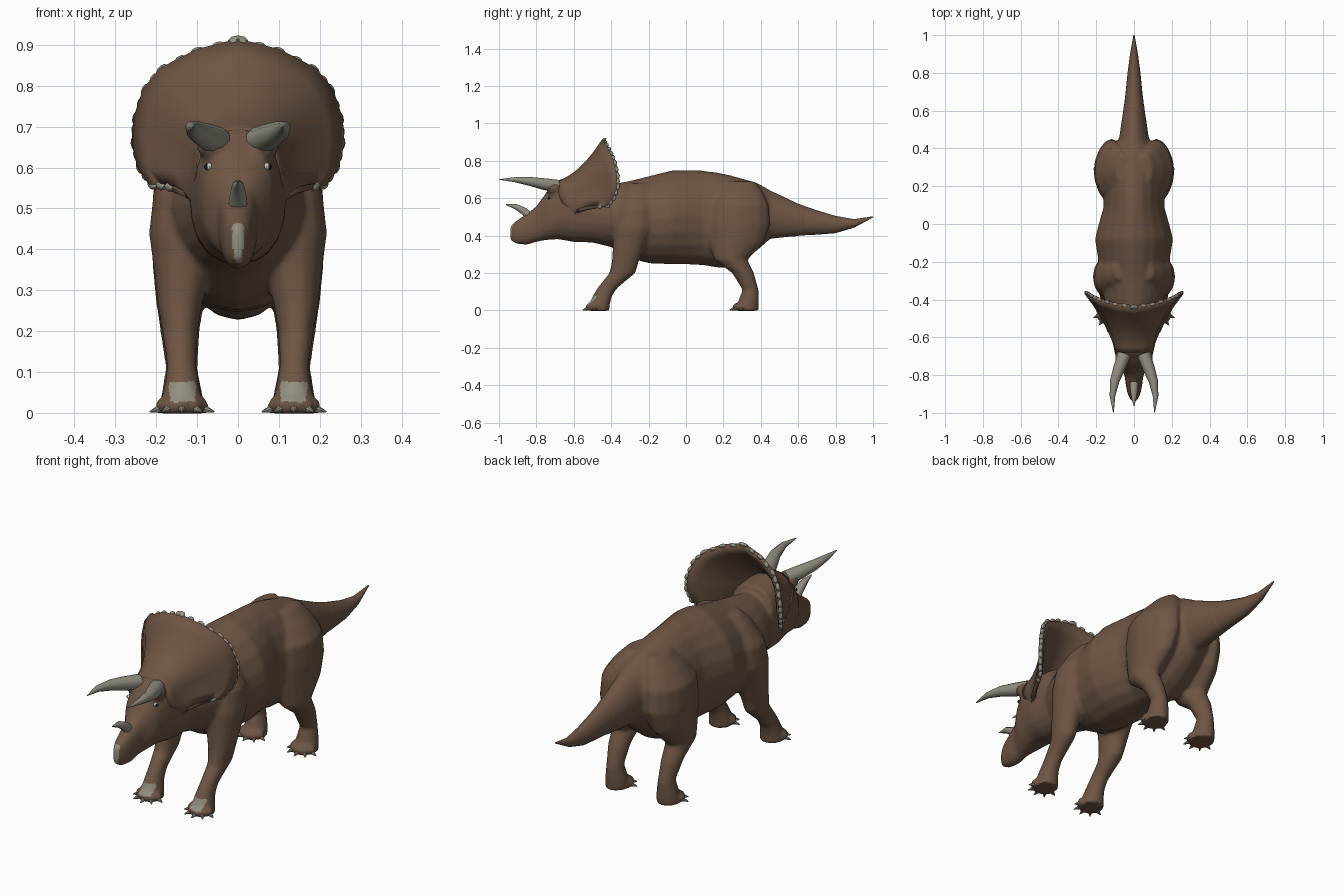
import bpy, bmesh, math
from mathutils import Vector, Matrix

if "Cube" in bpy.data.objects:
    bpy.data.objects.remove(bpy.data.objects["Cube"])


def material(name, rgb):
    m = bpy.data.materials.new(name)
    m.diffuse_color = (*rgb, 1)
    m.use_nodes = True
    m.node_tree.nodes["Principled BSDF"].inputs["Base Color"].default_value = m.diffuse_color
    return m


SKIN = material("brown skin", (0.155, 0.092, 0.057))
HORN = material("grey horn", (0.29, 0.275, 0.215))
DARK = material("eye black", (0.01, 0.01, 0.01))
WHITE = material("eye white", (0.6, 0.58, 0.52))


def finish(bm, name, *mats):
    bmesh.ops.recalc_face_normals(bm, faces=bm.faces)
    me = bpy.data.meshes.new(name)
    bm.to_mesh(me)
    bm.free()
    for m in mats:
        me.materials.append(m)
    ob = bpy.data.objects.new(name, me)
    bpy.context.collection.objects.link(ob)
    return ob


def skin_rings(bm, rings):
    """Bridge point rings into a closed tube."""
    vs = [[bm.verts.new(p) for p in r] for r in rings]
    n = len(rings[0])
    for a, b in zip(vs, vs[1:]):
        for i in range(n):
            j = (i + 1) % n
            bm.faces.new((a[i], a[j], b[j], b[i]))
    bm.faces.new(vs[0])
    bm.faces.new(vs[-1])


def oval(c, u, v, n, e_top=2.0, e_low=2.0):
    """Super-ellipse ring with half axes u and v."""
    pts = []
    for i in range(n):
        a = 2 * math.pi * i / n
        ca, sa = math.cos(a), math.sin(a)
        e = 2 / (e_top if sa > 0 else e_low)
        pts.append(Vector(c) + Vector(u) * math.copysign(abs(ca) ** e, ca)
                   + Vector(v) * math.copysign(abs(sa) ** e, sa))
    return pts


def loft_y(bm, rows, et, el):
    """Rows of (y, top, bottom, half width)."""
    skin_rings(bm, [oval((0, y, (t + b) / 2), (w, 0, 0), (0, 0, (t - b) / 2), 20, et, el)
                    for y, t, b, w in rows])


def loft_z(bm, rows, s, e):
    """Rows of (x, y, z, half width x, half depth y), mirrored by s."""
    skin_rings(bm, [oval((s * x, y, z), (rx, 0, 0), (0, ry, 0), 16, e, e)
                    for x, y, z, rx, ry in rows])


def tube(name, pts, radii, s=1):
    pts = [Vector((s * x, y, z)) for x, y, z in pts]
    rings = []
    for i, p in enumerate(pts):
        t = (pts[min(i + 1, len(pts) - 1)] - pts[max(i - 1, 0)]).normalized()
        u = t.cross(Vector((0, 0, 1))).normalized()
        rings.append(oval(p, u * radii[i], u.cross(t) * radii[i], 10))
    bm = bmesh.new()
    skin_rings(bm, rings)
    return finish(bm, name, HORN)


def ball(bm, c, r, rot=Matrix.Identity(4), seg=12):
    bmesh.ops.create_uvsphere(bm, u_segments=seg, v_segments=8, radius=1,
                              matrix=Matrix.Translation(c) @ rot @ Matrix.Diagonal((*r, 1)))


def single_ball(name, c, r, m):
    bm = bmesh.new()
    ball(bm, c, r)
    return finish(bm, name, m)


def toes(y, s):
    """Toe positions and outward directions for a foot."""
    for deg in (-72, -36, 0, 36, 72):
        a = math.radians(deg)
        d = Vector((math.sin(a), -math.cos(a), 0))
        yield Vector((s * .137, y, 0)), d


front_rows = [(.07, -.25, .68, .035, .045), (.09, -.26, .63, .06, .075), (.12, -.27, .54, .087, .102),
              (.127, -.28, .44, .091, .112), (.137, -.305, .34, .068, .087), (.142, -.325, .26, .054, .072),
              (.142, -.34, .20, .044, .07), (.138, -.42, .12, .036, .054), (.137, -.447, .078, .041, .052),
              (.137, -.462, .035, .05, .055), (.137, -.468, -.002, .056, .06)]
hind_rows = [(.06, .29, .69, .035, .08), (.085, .285, .63, .07, .13), (.112, .28, .56, .094, .165),
             (.12, .28, .46, .094, .172), (.13, .27, .36, .079, .147), (.142, .24, .27, .059, .09),
             (.142, .305, .20, .049, .059), (.138, .345, .11, .039, .044), (.137, .335, .05, .05, .056),
             (.137, .32, -.002, .058, .068)]
FEET = (("front", -.47), ("hind", .315))

# Body, head and legs are fused into one smooth skin
bm = bmesh.new()
loft_y(bm, [
    (-.62, .66, .375, .09), (-.50, .66, .362, .117), (-.40, .675, .338, .157),
    (-.30, .693, .278, .182), (-.20, .718, .252, .188), (-.08, .748, .246, .207),
    (0, .748, .246, .187), (.09, .748, .242, .161), (.17, .738, .228, .165),
    (.23, .725, .226, .165), (.30, .706, .26, .16),
    (.38, .683, .32, .13), (.45, .643, .382, .080), (.60, .573, .397, .058),
    (.64, .558, .399, .053)], 1.75, 2.0)
loft_y(bm, [
    (-.941, .450, .376, .010), (-.927, .464, .364, .020), (-.90, .485, .354, .034),
    (-.85, .517, .350, .044), (-.80, .557, .366, .050), (-.74, .64, .377, .086),
    (-.68, .698, .380, .103), (-.60, .702, .365, .118), (-.50, .69, .362, .118)], 2.5, 2.3)
for s in (1, -1):
    loft_z(bm, front_rows, s, 2.1)
    loft_z(bm, hind_rows, s, 1.8)
    ball(bm, (s * .066, -.708, .653), (.036, .042, .034))
    for part, y in FEET:
        for c, d in toes(y, s):
            ball(bm, c + d * .05 + Vector((0, 0, .018)), (.019, .019, .021))
body = finish(bm, "body_head_and_legs", SKIN, HORN)
mod = body.modifiers.new("fuse", 'REMESH')
mod.mode = 'VOXEL'
mod.voxel_size = .009
mod = body.modifiers.new("soften", 'SMOOTH')
mod.factor = .5
mod.iterations = 8
fused = bpy.data.meshes.new_from_object(body.evaluated_get(bpy.context.evaluated_depsgraph_get()))
body.modifiers.clear()
body.data = fused
fused.materials.clear()
fused.materials.append(SKIN)
fused.materials.append(HORN)
# Grey beak tip and grey patch on the front feet
for p in fused.polygons:
    x, y, z = p.center
    beak = y < -.922 and abs(x) < .015 - .15 * max(0, .42 - z) and z > .365
    patch = (y < -.40 and .026 < z < .076 and abs(abs(x) - .137) < .03 + .1 * (z - .026)
             and p.normal.y < -.5)
    p.material_index = int(beak or patch)

# Tail end
bm = bmesh.new()
loft_y(bm, [(.55, .585, .396, .062), (.60, .57, .40, .056), (.70, .535, .405, .044),
            (.80, .505, .413, .034), (.90, .488, .443, .021), (1.0, .503, .497, .003)], 1.8, 2)
finish(bm, "tail", SKIN)

# Frill: swept from the skull out to its rim, dished inward
inner = [(0, -.68, .685), (.04, -.68, .683), (.065, -.68, .67), (.08, -.68, .65),
         (.088, -.68, .63), (.093, -.675, .605), (.094, -.66, .575), (.096, -.64, .55),
         (.098, -.62, .525), (.098, -.60, .50)]
outer = [(0, -.44, .91), (.1, -.425, .884), (.185, -.40, .84), (.226, -.38, .79),
         (.249, -.365, .72), (.253, -.365, .66), (.239, -.385, .6), (.21, -.42, .558),
         (.168, -.5, .552), (.135, -.57, .545)]


def both(half):
    return [Vector((-x, y, z)) for x, y, z in half[:0:-1]] + [Vector(p) for p in half]


inner, outer = both(inner), both(outer)
bm = bmesh.new()
steps = 8
grid = []
for a, b in zip(inner, outer):
    depth = .038 * min(1, max(.1, (b.z - .54) / .12))
    dish = Vector((-b.x, 0, .62 - b.z)).normalized() * depth
    grid.append([bm.verts.new(a.lerp(b, k / steps) + dish * 4 * (k / steps) * (1 - k / steps))
                 for k in range(steps + 1)])
for p, q in zip(grid, grid[1:]):
    for k in range(steps):
        bm.faces.new((p[k], p[k + 1], q[k + 1], q[k]))
frill = finish(bm, "frill", SKIN)
solid = frill.modifiers.new("thickness", 'SOLIDIFY')
solid.thickness = .02
solid.offset = 0

# Small flat horn studs around the frill rim
bm = bmesh.new()
for i in range(1, len(outer) - 2):
    for f in (0, .5):
        p = outer[i].lerp(outer[i + 1], f)
        t = (outer[i + 1] - outer[i - 1]).normalized()
        r = (p - inner[i]).normalized()
        n = t.cross(r).normalized()
        r = n.cross(t)
        big = 1.4 if abs(p.x) < .01 else 1
        rot = Matrix((t, r, n)).transposed().to_4x4()
        ball(bm, p, (.018 * big, .012 * big, .009), rot, 8)
finish(bm, "frill_studs", HORN)

# Nose horn
tube("nose_horn", [(0, -.835, .50), (0, -.865, .53), (0, -.91, .555), (0, -.963, .566)],
     [.024, .021, .015, .002])

for s, side in ((1, "right"), (-1, "left")):
    # Brow horns and eyes
    tube(side + "_brow_horn", [(.05, -.69, .665), (.077, -.76, .676), (.102, -.83, .689),
                               (.114, -.91, .699), (.109, -.998, .70)],
         [.035, .032, .025, .015, .002], s)
    single_ball(side + "_eye", (s * .070, -.728, .602), (.010, .015, .010), WHITE)
    single_ball(side + "_pupil", (s * .074, -.732, .602), (.009, .009, .008), DARK)
    # Claws fanned around the front of each foot
    for part, y in FEET:
        bm = bmesh.new()
        for c, d in toes(y, s):
            aim = (d + Vector((0, 0, -.3))).normalized().to_track_quat('Z', 'Y')
            bmesh.ops.create_cone(bm, cap_ends=True, segments=8, radius1=.013, radius2=.002,
                                  depth=.034, matrix=Matrix.Translation(c + d * .066
                                  + Vector((0, 0, .016))) @ aim.to_matrix().to_4x4())
        low = min(v.co.z for v in bm.verts)
        bmesh.ops.translate(bm, verts=bm.verts, vec=(0, 0, -low))
        finish(bm, f"{side}_{part}_claws", HORN)

# Smooth shading that keeps creases
for ob in bpy.context.collection.objects:
    ob.select_set(True)
    bpy.context.view_layer.objects.active = ob
bpy.ops.object.shade_smooth_by_angle(angle=math.radians(40))
